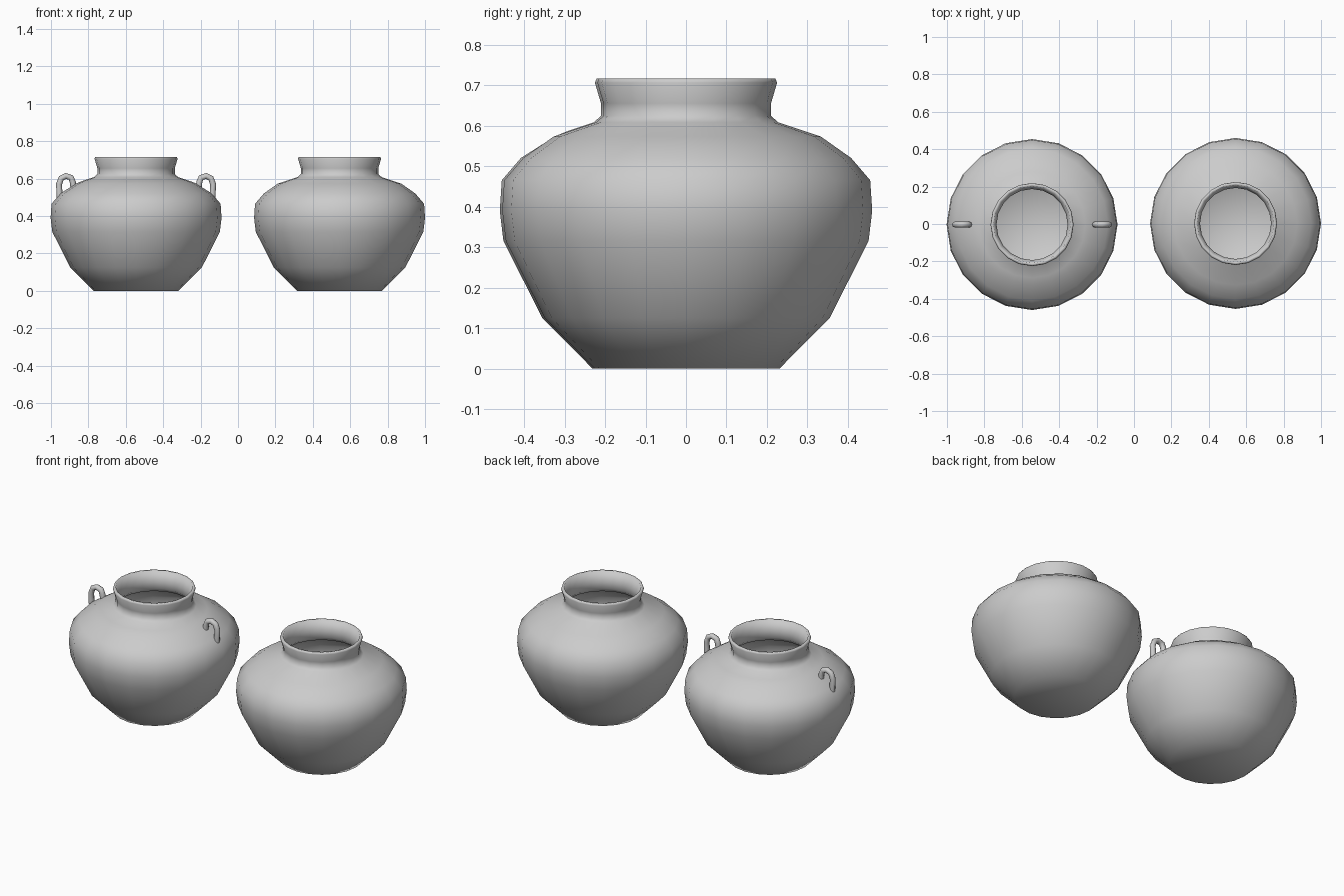
import bpy, bmesh, math
from mathutils import Vector

if "Cube" in bpy.data.objects:
    bpy.data.objects.remove(bpy.data.objects["Cube"])

SIDES = 20


def lathe(name, profile, location):
    """Spin an (r, z) profile that starts and ends on the axis."""
    bm = bmesh.new()
    verts = [bm.verts.new((r, 0, z)) for r, z in profile]
    edges = [bm.edges.new(p) for p in zip(verts, verts[1:])]
    bmesh.ops.spin(bm, geom=verts + edges, cent=(0, 0, 0), axis=(0, 0, 1),
                   angle=2 * math.pi, steps=SIDES, use_duplicate=False)
    bmesh.ops.remove_doubles(bm, verts=bm.verts, dist=0.0005)
    bmesh.ops.recalc_face_normals(bm, faces=bm.faces)
    for f in bm.faces:
        f.smooth = True
    mesh = bpy.data.meshes.new(name)
    bm.to_mesh(mesh)
    bm.free()
    obj = bpy.data.objects.new(name, mesh)
    obj.location = location
    bpy.context.collection.objects.link(obj)
    return obj


def loop_handle(name, points, location, side):
    """Round tube bent along (x, z) points; side mirrors it in x."""
    curve = bpy.data.curves.new(name, 'CURVE')
    curve.dimensions = '3D'
    curve.bevel_depth = 0.016
    curve.bevel_resolution = 2
    curve.use_fill_caps = True
    spline = curve.splines.new('POLY')
    spline.points.add(len(points) - 1)
    for p, (x, z) in zip(spline.points, points):
        p.co = (side * x, 0, z, 1)
    spline.use_smooth = True
    obj = bpy.data.objects.new(name, curve)
    obj.location = location
    bpy.context.collection.objects.link(obj)


# Shared lower body, neck with flared rim, and hollow inside
belly = [(0, 0), (0.228, 0), (0.352, 0.125), (0.448, 0.315),
         (0.457, 0.39), (0.452, 0.465), (0.405, 0.52)]
neck = [(0.225, 0.608), (0.207, 0.624), (0.207, 0.655), (0.222, 0.706),
        (0.218, 0.716), (0.206, 0.716), (0.190, 0.655), (0.190, 0.615)]
inside = [(0.21, 0.593), (0.31, 0.556), (0.39, 0.505), (0.432, 0.455),
          (0.437, 0.39), (0.428, 0.32), (0.335, 0.138), (0.22, 0.022), (0, 0.02)]

# Plain jar on the right, eared jar on the left
lathe("plain_jar", belly + [(0.33, 0.573)] + neck + inside, (0.543, 0.003, 0))
left = Vector((-0.545, -0.003, 0))
lathe("eared_jar", belly + [(0.32, 0.574), (0.285, 0.588)] + neck + inside, left)

# Pair of small loop ears on the shoulder
ear = [(0.408, 0.495), (0.412, 0.57), (0.400, 0.602), (0.375, 0.614),
       (0.348, 0.605), (0.338, 0.58), (0.335, 0.55)]
for label, side in (("outer", -1), ("inner", 1)):
    loop_handle(label + "_ear_handle", ear, left, side)
